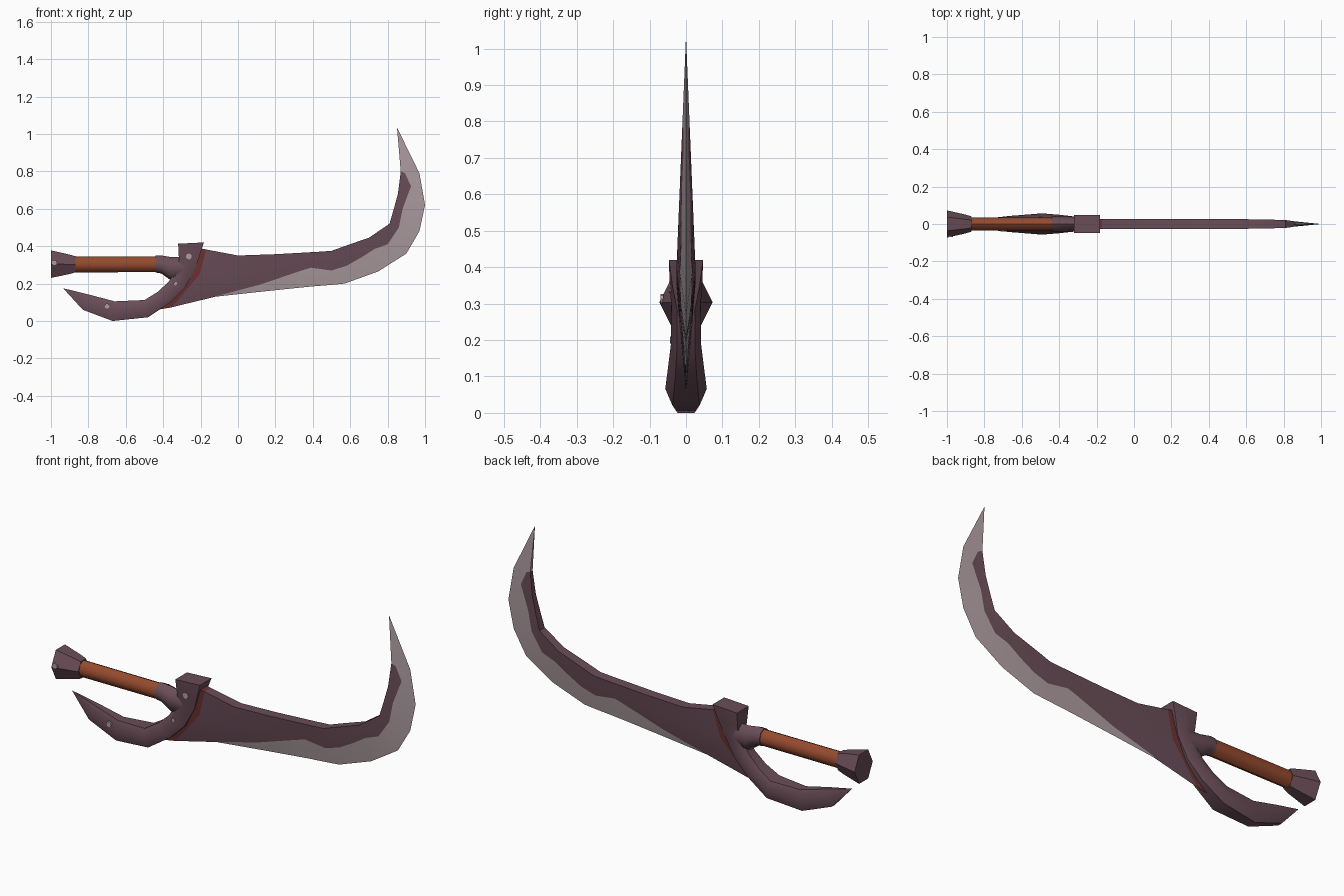
import bpy, bmesh, math
from mathutils import Vector

if "Cube" in bpy.data.objects:
    bpy.data.objects.remove(bpy.data.objects["Cube"])


def material(name, rgb):
    m = bpy.data.materials.new(name)
    m.diffuse_color = (*rgb, 1)
    m.use_nodes = True
    m.node_tree.nodes["Principled BSDF"].inputs["Base Color"].default_value = m.diffuse_color
    return m


DARK = material("dark_plum_metal", (0.145, 0.075, 0.098))
LIGHT = material("pale_steel", (0.42, 0.335, 0.355))
ORANGE = material("rust_leather", (0.30, 0.068, 0.027))
RED = material("dark_red", (0.16, 0.032, 0.034))


def loft(name, rings, mats, tip=None, rule=None, angle=35):
    """Skin closed rings in order, cap the start, and close the end on a tip or cap."""
    bm = bmesh.new()
    loops = [[bm.verts.new(p) for p in ring] for ring in rings]
    n = len(loops[0])

    def face(verts, seg, col):
        f = bm.faces.new(verts)
        f.smooth = True
        f.material_index = rule(seg, col) if rule else 0

    for s in range(len(loops) - 1):
        a, b = loops[s], loops[s + 1]
        for c in range(n):
            d = (c + 1) % n
            face((a[c], a[d], b[d], b[c]), s, c)
    face(loops[0], 0, 0)
    if tip:
        t = bm.verts.new(tip)
        for c in range(n):
            face((loops[-1][c], loops[-1][(c + 1) % n], t), len(loops) - 1, c)
    else:
        face(loops[-1], len(loops) - 1, 0)
    bmesh.ops.recalc_face_normals(bm, faces=bm.faces)
    me = bpy.data.meshes.new(name)
    bm.to_mesh(me)
    bm.free()
    for m in mats:
        me.materials.append(m)
    me.set_sharp_from_angle(angle=math.radians(angle))
    ob = bpy.data.objects.new(name, me)
    bpy.context.collection.objects.link(ob)
    return ob


def turned(name, profile, sides, mat, angle=50):
    """Faceted shape along x from (x, centre z, y radius, z radius) stations."""
    rings = []
    for x, z, ry, rz in profile:
        turns = [2 * math.pi * i / sides for i in range(sides)]
        rings.append([(x, ry * math.cos(t), z + rz * math.sin(t)) for t in turns])
    return loft(name, rings, [mat], angle=angle)


# Blade: spine, colour border and cutting edge (x, z) at each station
BLADE = [
    ((-.26, .40), (-.41, .085), (-.43, .06)),
    ((-.17, .382), (-.33, .10), (-.36, .072)),
    ((0, .35), (-.10, .137), (-.12, .13)),
    ((.20, .357), (.12, .195), (.10, .154)),
    ((.36, .366), (.34, .27), (.32, .177)),
    ((.43, .37), (.39, .285), (.40, .185)),
    ((.50, .375), (.50, .27), (.50, .193)),
    ((.57, .40), (.58, .295), (.57, .20)),
    ((.65, .428), (.66, .34), (.67, .236)),
    ((.70, .445), (.73, .385), (.75, .265)),
    ((.81, .52), (.80, .41), (.90, .36)),
    ((.832, .595), (.86, .50), (.97, .48)),
    ((.855, .68), (.88, .60), (1.0, .62)),
    ((.864, .75), (.925, .72), (.985, .705)),
    ((.87, .80), (.893, .79), (.97, .79)),
]
rings = []
for i, (s, b, e) in enumerate(BLADE):
    s, b, e = Vector(s), Vector(b), Vector(e)
    mid = Vector((-.205, .25)) if i == 1 else (s + b) / 2
    side = []
    for p in (s, mid, b):
        thick = min(.026, .041 * (1.035 - s.y))
        frac = min(1, (p - e).length / (s - e).length)
        side.append((p.x, thick * frac ** .8, p.y))
    back = [(x, -y, z) for x, y, z in reversed(side)]
    rings.append(side + [(e.x, 0, e.y)] + back)


def blade_colour(seg, col):
    if seg == 0:
        return 2
    if seg == len(BLADE) - 1:
        return 1
    return 1 if col in (2, 3) and seg >= 2 else 0


loft("blade", rings, [DARK, LIGHT, RED], (.85, 0, 1.035), blade_colour, 30)

# Curved hand guard: inner point, outer point, half width, end-face width ratio
GUARD = [
    ((-.32, .413), (-.182, .42), .047, 1),
    ((-.316, .33), (-.205, .35), .044, .85),
    ((-.318, .30), (-.228, .28), .040, .6),
    ((-.37, .21), (-.285, .175), .041, .6),
    ((-.43, .155), (-.36, .10), .049, .6),
    ((-.50, .112), (-.48, .02), .057, .65),
    ((-.66, .105), (-.67, 0), .043, .55),
    ((-.80, .142), (-.83, .06), .026, .5),
]
rings = []
for (ix, iz), (ox, oz), w, k in GUARD:
    mx, mz = (ix + ox) / 2, (iz + oz) / 2
    rings.append([(ix, -w * k, iz), (mx, -w, mz), (ox, -w * k, oz),
                  (ox, w * k, oz), (mx, w, mz), (ix, w * k, iz)])
loft("hand_guard", rings, [DARK], (-.935, 0, .175), angle=60)

# Grip, pommel and collar
turned("grip", [(-.89, .303, .036, .043), (-.42, .303, .036, .042)], 8, ORANGE)
turned("pommel", [(-1, .304, .073, .085), (-.90, .303, .050, .060),
                  (-.87, .303, .041, .050)], 6, DARK, 30)
turned("grip_collar", [(-.44, .304, .039, .045), (-.41, .302, .041, .048),
                       (-.36, .280, .041, .062), (-.28, .28, .036, .062)], 8, DARK)

# Small pale studs on the front of the guard and pommel
for i, (x, y, z, r) in enumerate([(-.263, -.042, .345, .016), (-.335, -.039, .20, .010),
                                  (-.70, -.036, .08, .014), (-.982, -.066, .312, .014)]):
    bpy.ops.mesh.primitive_cylinder_add(vertices=8, radius=r, depth=.009,
                                        location=(x, y, z), rotation=(math.pi / 2, 0, 0))
    stud = bpy.context.object
    stud.name = f"stud_{i + 1}"
    stud.data.materials.append(LIGHT)
